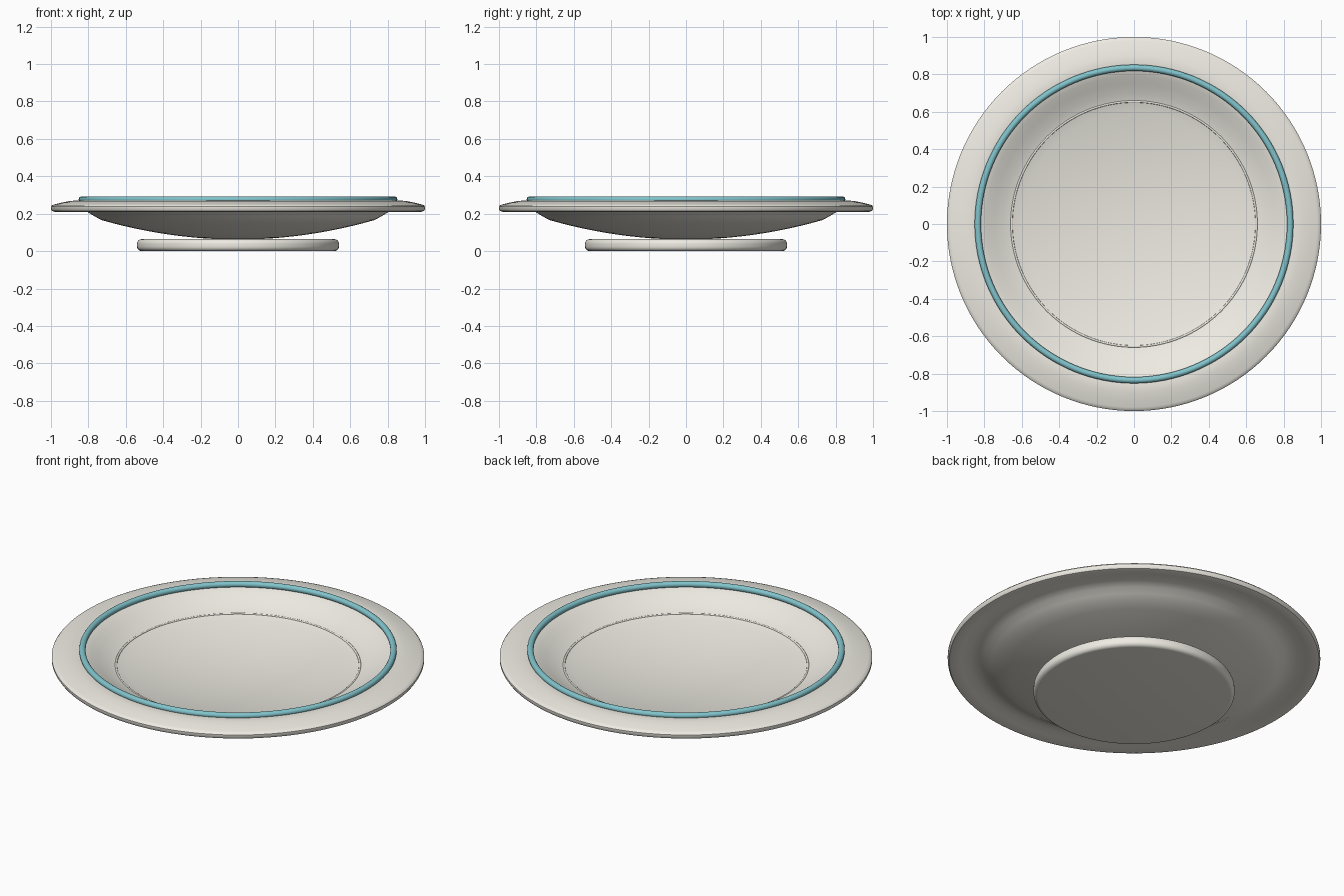
import bpy, bmesh, math

if "Cube" in bpy.data.objects:
    bpy.data.objects.remove(bpy.data.objects["Cube"])

def material(name, color):
    m = bpy.data.materials.new(name)
    m.diffuse_color = color
    m.use_nodes = True
    m.node_tree.nodes["Principled BSDF"].inputs["Base Color"].default_value = m.diffuse_color
    return m

def lathe(name, profile, steps=128, closed=False, mat=None, angle=40):
    """Revolve a (radius, z) profile around the z axis."""
    bm = bmesh.new()
    pts = [bm.verts.new((r, 0, z)) for r, z in profile]
    edges = [bm.edges.new(p) for p in zip(pts, pts[1:])]
    if closed:
        edges.append(bm.edges.new((pts[-1], pts[0])))
    bmesh.ops.spin(bm, geom=pts + edges, cent=(0, 0, 0), axis=(0, 0, 1),
                   angle=math.tau, steps=steps, use_merge=True)
    bmesh.ops.remove_doubles(bm, verts=bm.verts, dist=1e-5)
    bmesh.ops.recalc_face_normals(bm, faces=bm.faces)
    me = bpy.data.meshes.new(name)
    bm.to_mesh(me)
    bm.free()
    ob = bpy.data.objects.new(name, me)
    bpy.context.collection.objects.link(ob)
    if mat:
        me.materials.append(mat)
    bpy.ops.object.select_all(action='DESELECT')
    bpy.context.view_layer.objects.active = ob
    ob.select_set(True)
    bpy.ops.object.shade_smooth_by_angle(angle=math.radians(angle))
    return ob

def circle(r, z, minor, n=16):
    return [(r + minor * math.cos(math.tau * i / n),
             z + minor * math.sin(math.tau * i / n)) for i in range(n)]

cream = material("cream_glaze", (0.85, 0.83, 0.76, 1))
teal = material("teal_glaze", (0.22, 0.55, 0.60, 1))

# Plate shell: shallow curved well, sloping wall and broad rim
def bowl(z0, rise, r_end, n=12):
    return [(r_end * i / n, z0 + rise * (i / n) ** 2) for i in range(n + 1)]

under = bowl(0.062, 0.104, 0.73)
rim = [(0.77, 0.188), (0.805, 0.209), (0.84, 0.222), (0.88, 0.225),
       (0.93, 0.218), (0.98, 0.21), (0.993, 0.214), (1.0, 0.225),
       (1.0, 0.238), (0.993, 0.246), (0.98, 0.25), (0.94, 0.260),
       (0.90, 0.268), (0.86, 0.271), (0.83, 0.266), (0.79, 0.249),
       (0.75, 0.227), (0.70, 0.203)]
inner = bowl(0.108, 0.078, 0.655)[::-1]
lathe("plate", under + rim + inner, mat=cream)

# Fine line around the edge of the well
lathe("well_line", circle(0.655, 0.1845, 0.006, 10), closed=True, mat=cream)

# Teal band on the rim
lathe("rim_band", circle(0.835, 0.276, 0.017), closed=True, mat=teal)

# Solid foot disc with rounded edges
b = 0.025
foot = [(0, 0)]
foot += [(0.54 - b + b * math.cos(math.radians(a)), b + b * math.sin(math.radians(a)))
         for a in range(-90, 1, 15)]
foot += [(0.54 - b + b * math.cos(math.radians(a)), 0.064 - b + b * math.sin(math.radians(a)))
         for a in range(0, 91, 15)]
foot += [(0, 0.064)]
lathe("foot", foot, mat=cream)
